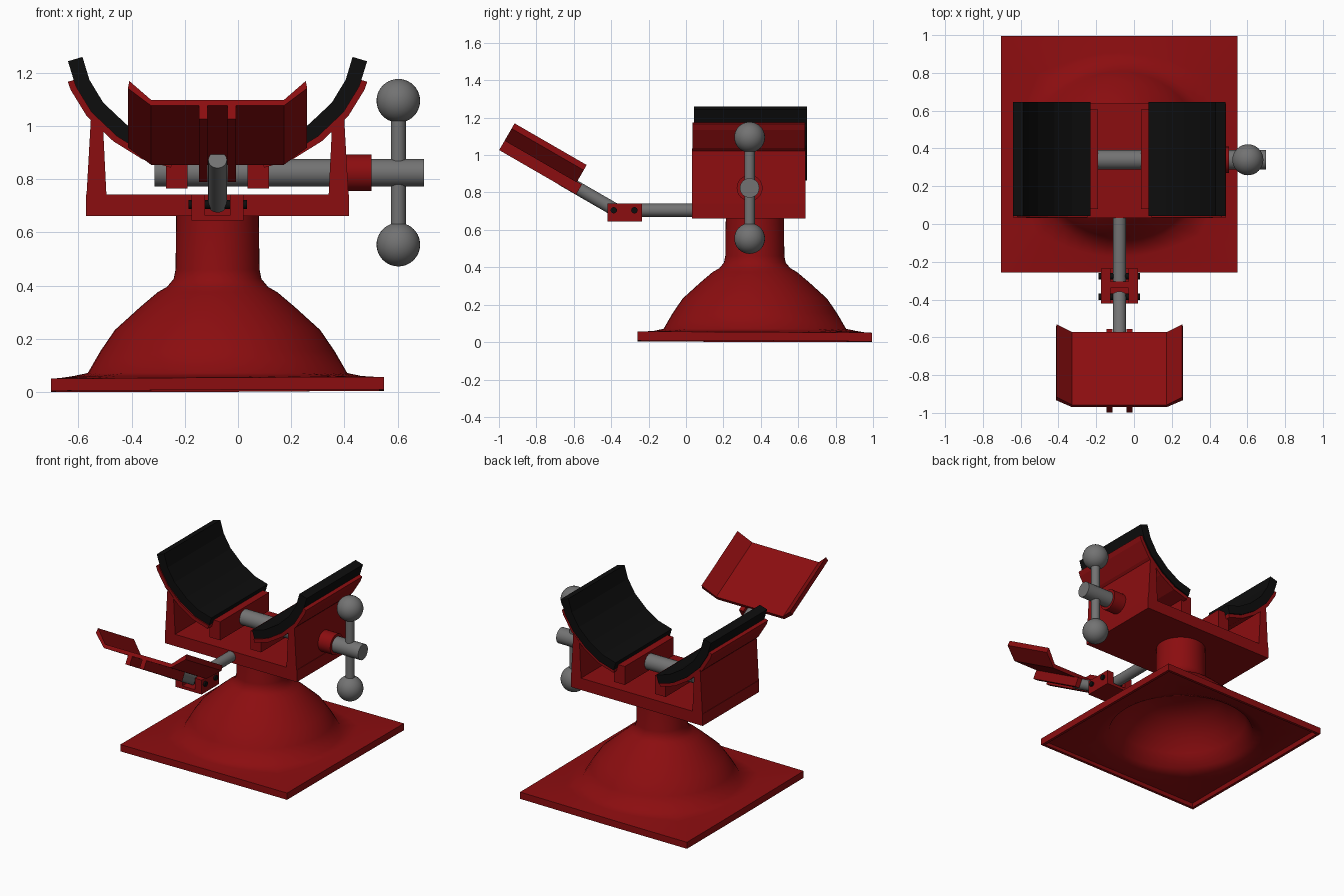
import bpy, bmesh, math
from mathutils import Vector, Matrix

if "Cube" in bpy.data.objects:
    bpy.data.objects.remove(bpy.data.objects["Cube"], do_unlink=True)


def material(name, rgb):
    m = bpy.data.materials.new(name)
    m.use_nodes = True
    m.diffuse_color = (*rgb, 1)
    m.node_tree.nodes["Principled BSDF"].inputs["Base Color"].default_value = (*rgb, 1)
    return m


RED = material("red paint", (0.26, 0.004, 0.005))
GREY = material("grey steel", (0.17, 0.17, 0.17))
BLACK = material("black rubber", (0.004, 0.004, 0.004))
CX = -0.077   # symmetry plane of the cradle and base


def finish(bm, name, mat, angle=None):
    bmesh.ops.recalc_face_normals(bm, faces=bm.faces)
    mesh = bpy.data.meshes.new(name)
    bm.to_mesh(mesh)
    bm.free()
    ob = bpy.data.objects.new(name, mesh)
    bpy.context.collection.objects.link(ob)
    mesh.materials.append(mat)
    if angle:
        bpy.ops.object.select_all(action='DESELECT')
        ob.select_set(True)
        bpy.context.view_layer.objects.active = ob
        bpy.ops.object.shade_smooth_by_angle(angle=math.radians(angle))
    return ob


def box(name, lo, hi, mat=RED):
    bm = bmesh.new()
    lo, hi = Vector(lo), Vector(hi)
    size = Matrix.Diagonal((*(hi - lo), 1))
    bmesh.ops.create_cube(bm, size=1, matrix=Matrix.Translation((lo + hi) / 2) @ size)
    return finish(bm, name, mat)


def rod(name, a, b, r, mat=GREY, segments=32):
    a, b = Vector(a), Vector(b)
    turn = (b - a).to_track_quat('Z', 'Y').to_matrix().to_4x4()
    bm = bmesh.new()
    bmesh.ops.create_cone(bm, cap_ends=True, segments=segments, radius1=r, radius2=r,
                          depth=(b - a).length, matrix=Matrix.Translation((a + b) / 2) @ turn)
    return finish(bm, name, mat, 40)


def ball(name, centre, r):
    bm = bmesh.new()
    bmesh.ops.create_uvsphere(bm, u_segments=32, v_segments=20, radius=r,
                              matrix=Matrix.Translation(centre))
    return finish(bm, name, GREY, 40)


def extrude(name, outline, y0, y1, mat):
    """Closed (x, z) outline swept along y."""
    bm = bmesh.new()
    front, back = ([bm.verts.new((x, y, z)) for x, z in outline] for y in (y0, y1))
    n = len(outline)
    bm.faces.new(front)
    bm.faces.new(back[::-1])
    for i in range(n):
        j = (i + 1) % n
        bm.faces.new((front[i], back[i], back[j], front[j]))
    return finish(bm, name, mat)


def band(points, near, far):
    """Outline of a strip lying between two offsets of an open curve."""
    pts = [Vector(p) for p in points]
    sides = ([], [])
    for i, p in enumerate(pts):
        d = (pts[min(i + 1, len(pts) - 1)] - pts[max(i - 1, 0)]).normalized()
        normal = Vector((-d.y, d.x))
        for side, t in zip(sides, (near, far)):
            side.append(p - normal * -t)
    return sides[0] + sides[1][::-1]


# Base: hollow dome whose skirt spreads into a square plate
HALF = 0.626
profile = [  # radius, height, squareness
    (0.155, 0.68, 0), (0.158, 0.46, 0), (0.165, 0.425, 0), (0.19, 0.395, 0),
    (0.225, 0.375, 0), (0.29, 0.32, 0), (0.386, 0.233, 0), (0.44, 0.154, 0),
    (0.488, 0.071, 0), (0.54, 0.06, 0.3), (HALF, 0.05, 1), (HALF, 0.004, 1),
    (0.608, 0.004, 1), (0.6, 0.028, 1), (0.5, 0.038, 0.2), (0.455, 0.06, 0),
    (0.41, 0.14, 0), (0.355, 0.22, 0), (0.26, 0.3, 0), (0.14, 0.345, 0)]
SEG = 48
bm = bmesh.new()
rings = []
for r, z, sq in profile:
    ring = []
    for k in range(SEG):
        a = 2 * math.pi * k / SEG
        c, s = math.cos(a), math.sin(a)
        rr = r * (1 + sq * (1 / max(abs(c), abs(s)) - 1))
        # the rim leans very slightly
        lean = 0.004 * sq * (c - s) if r > 0.6 else 0
        ring.append(bm.verts.new((CX + rr * c, 0.368 + rr * s, max(z + lean, 0))))
    rings.append(ring)
for lower, upper in zip(rings, rings[1:]):
    for k in range(SEG):
        j = (k + 1) % SEG
        bm.faces.new((lower[k], lower[j], upper[j], upper[k]))
bm.faces.new(rings[0])
bm.faces.new(rings[-1])
finish(bm, "base", RED, 55)

# Cradle floor
box("cradle_floor", (CX - 0.495, 0.033, 0.662), (CX + 0.495, 0.638, 0.742))

# Mirrored jaws: wall, curved shell, rubber pad and slider block
curve = [(0.508, 1.26), (0.482, 1.174), (0.43, 1.088), (0.343, 1.006),
         (0.25, 0.948), (0.153, 0.92)]
shell_curve = [(0.487, 1.19)] + curve[1:]
wall = [(0.495, 0.7), (0.476, 1.035), (0.43, 0.985), (0.418, 0.742), (0.418, 0.7)]
for side, s in (("right", -1), ("left", 1)):
    place = lambda outline: [(CX + s * x, z) for x, z in outline]
    extrude(side + "_wall", place(wall), 0.033, 0.638, RED)
    extrude(side + "_shell", place(band(shell_curve, 0.056, 0.08)), 0.035, 0.637, RED)
    extrude(side + "_pad", place(band(curve, 0, 0.057)), 0.043, 0.646, BLACK)
    x0, x1 = sorted((CX + s * 0.113, CX + s * 0.193))
    box(side + "_slider", (x0, 0.08, 0.765), (x1, 0.605, 0.89))

# Clamp screw with collar and ball handle
SY, SZ, HX = 0.34, 0.824, 0.603
rod("screw", (-0.315, SY, SZ), (0.7, SY, SZ), 0.052)
rod("collar", (0.38, SY, SZ), (0.502, SY, SZ), 0.069, RED)
rod("handle_bar", (HX, SY, 0.56), (HX, SY, 1.09), 0.028)
for end, z in (("lower", 0.554), ("upper", 1.095)):
    ball(end + "_knob", (HX, SY, z), 0.082)

# Hinge: side plates, floor, web and pins
PZ = 0.705
rod("fixed_arm", (CX, 0.06, PZ), (CX, -0.31, PZ), 0.035)
for side, s in (("right", -1), ("left", 1)):
    x0, x1 = sorted((CX + s * 0.047, CX + s * 0.098))
    box(side + "_hinge_plate", (x0, -0.42, 0.645), (x1, -0.235, 0.742))
box("hinge_floor", (CX - 0.06, -0.42, 0.645), (CX + 0.06, -0.235, 0.664))
box("hinge_web", (CX - 0.06, -0.338, 0.655), (CX + 0.06, -0.305, 0.742))
for end, y in (("front", -0.386), ("back", -0.276)):
    rod(end + "_hinge_pin", (CX - 0.11, y, PZ), (CX + 0.11, y, PZ), 0.017, BLACK, 16)

# Tilted arm leading up to the tray
up = Vector((0, -math.cos(math.pi / 6), 0.5))
pivot = Vector((CX, -0.375, PZ))
rod("tilted_arm", pivot, pivot + up * 0.335, 0.035)

# Tray with flared sides and two ribs, built level and then tilted
tray_parts = []
W, L, T, FL = 0.25, 0.445, 0.025, 0.082
section = [(-W - FL, FL), (-W, 0), (W, 0), (W + FL, FL),
           (W + FL + 0.005, FL - 0.032), (W, -T), (-W, -T), (-W - FL - 0.005, FL - 0.032)]
tray_parts.append(extrude("tray", section, -L, 0, RED))
for side, x in (("right", -0.053), ("left", 0.053)):
    tray_parts.append(box(side + "_tray_rib", (x - 0.016, -L, -0.083),
                          (x + 0.016, 0.03, -T + 0.004)))
for ob in tray_parts:
    ob.location = (CX, -0.572, 0.876)
    ob.rotation_euler = (math.radians(-30), 0, 0)
